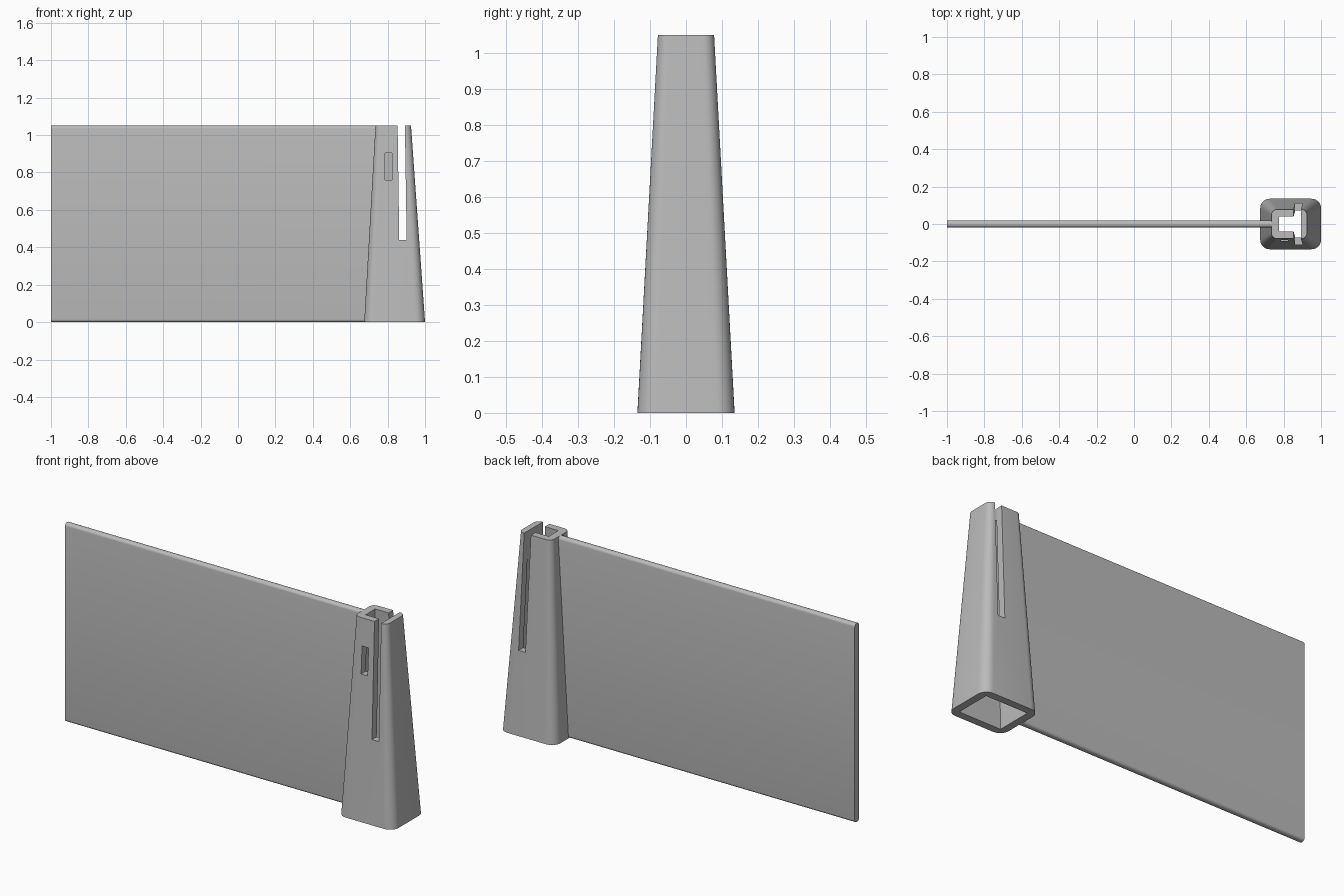
import bpy, bmesh, math

if "Cube" in bpy.data.objects:
    bpy.data.objects.remove(bpy.data.objects["Cube"], do_unlink=True)

HEIGHT = 1.05
grey = bpy.data.materials.new("plain_grey")
grey.use_nodes = True
grey.diffuse_color = (0.5, 0.5, 0.5, 1)
grey.node_tree.nodes["Principled BSDF"].inputs["Base Color"].default_value = (0.5, 0.5, 0.5, 1)


def rounded_rect(x0, x1, half_y, radius, z, steps=8):
    """Counter-clockwise rounded rectangle at height z."""
    points = []
    corners = [(x1, half_y, 1, 1), (x0, half_y, -1, 1), (x0, -half_y, -1, -1), (x1, -half_y, 1, -1)]
    for quarter, (x, y, sx, sy) in enumerate(corners):
        for i in range(steps + 1):
            a = math.pi / 2 * (quarter + i / steps)
            points.append((x - sx * radius + radius * math.cos(a),
                           y - sy * radius + radius * math.sin(a), z))
    return points


def loft(name, bottom, top):
    """Closed solid between two matching outlines."""
    bm = bmesh.new()
    low = [bm.verts.new(p) for p in bottom]
    high = [bm.verts.new(p) for p in top]
    n = len(low)
    for i in range(n):
        j = (i + 1) % n
        bm.faces.new((low[i], low[j], high[j], high[i]))
    bm.faces.new(high)
    bm.faces.new(low[::-1])
    bmesh.ops.recalc_face_normals(bm, faces=bm.faces)
    mesh = bpy.data.meshes.new(name)
    bm.to_mesh(mesh)
    bm.free()
    obj = bpy.data.objects.new(name, mesh)
    bpy.context.collection.objects.link(obj)
    mesh.materials.append(grey)
    return obj


def rect(x0, x1, y0, y1, z):
    return [(x1, y1, z), (x0, y1, z), (x0, y0, z), (x1, y0, z)]


def extend(low, high, lo_z, hi_z):
    """Value on the straight line through the base and top, at two heights."""
    return [low + (high - low) * z / HEIGHT for z in (lo_z, hi_z)]


def apply_modifiers(obj):
    bpy.ops.object.select_all(action='DESELECT')
    obj.select_set(True)
    bpy.context.view_layer.objects.active = obj
    for mod in list(obj.modifiers):
        bpy.ops.object.modifier_apply(modifier=mod.name)
    bpy.ops.object.shade_smooth_by_angle(angle=math.radians(30))


# Tapered hollow post
post = loft("post", rounded_rect(0.675, 1.0, 0.135, 0.05, 0),
            rounded_rect(0.735, 0.925, 0.078, 0.03, HEIGHT))

# Cutters: inner cavity, through slot and front window
xa, xb, half = (extend(a, b, -0.02, HEIGHT + 0.02)
                for a, b in ((0.715, 0.775), (0.96, 0.888), (0.095, 0.04)))
cavity = loft("cavity_cutter", rect(xa[0], xb[0], -half[0], half[0], -0.02),
              rect(xa[1], xb[1], -half[1], half[1], HEIGHT + 0.02))
slot = loft("slot_cutter", rect(0.862, 0.902, -0.3, 0.3, 0.44),
            rect(0.853, 0.892, -0.3, 0.3, HEIGHT + 0.02))
window = loft("window_cutter", rect(0.786, 0.824, -0.3, 0, 0.76),
              rect(0.786, 0.824, -0.3, 0, 0.905))
for cutter in (cavity, slot, window):
    cutter.hide_render = True
    mod = post.modifiers.new(cutter.name, 'BOOLEAN')
    mod.operation = 'DIFFERENCE'
    mod.solver = 'EXACT'
    mod.object = cutter
apply_modifiers(post)
for cutter in (cavity, slot, window):
    bpy.data.objects.remove(cutter, do_unlink=True)

# Thin panel with rounded long edges, its end following the post's slope
panel = loft("panel", rect(-1, 0.69, -0.018, 0.018, 0), rect(-1, 0.75, -0.018, 0.018, HEIGHT))
bm = bmesh.new()
bm.from_mesh(panel.data)
long_edges = [e for e in bm.edges if abs(e.verts[0].co.x - e.verts[1].co.x) > 1]
bmesh.ops.bevel(bm, geom=long_edges, offset=0.015, segments=5, profile=0.5, affect='EDGES')
bm.to_mesh(panel.data)
bm.free()
apply_modifiers(panel)
